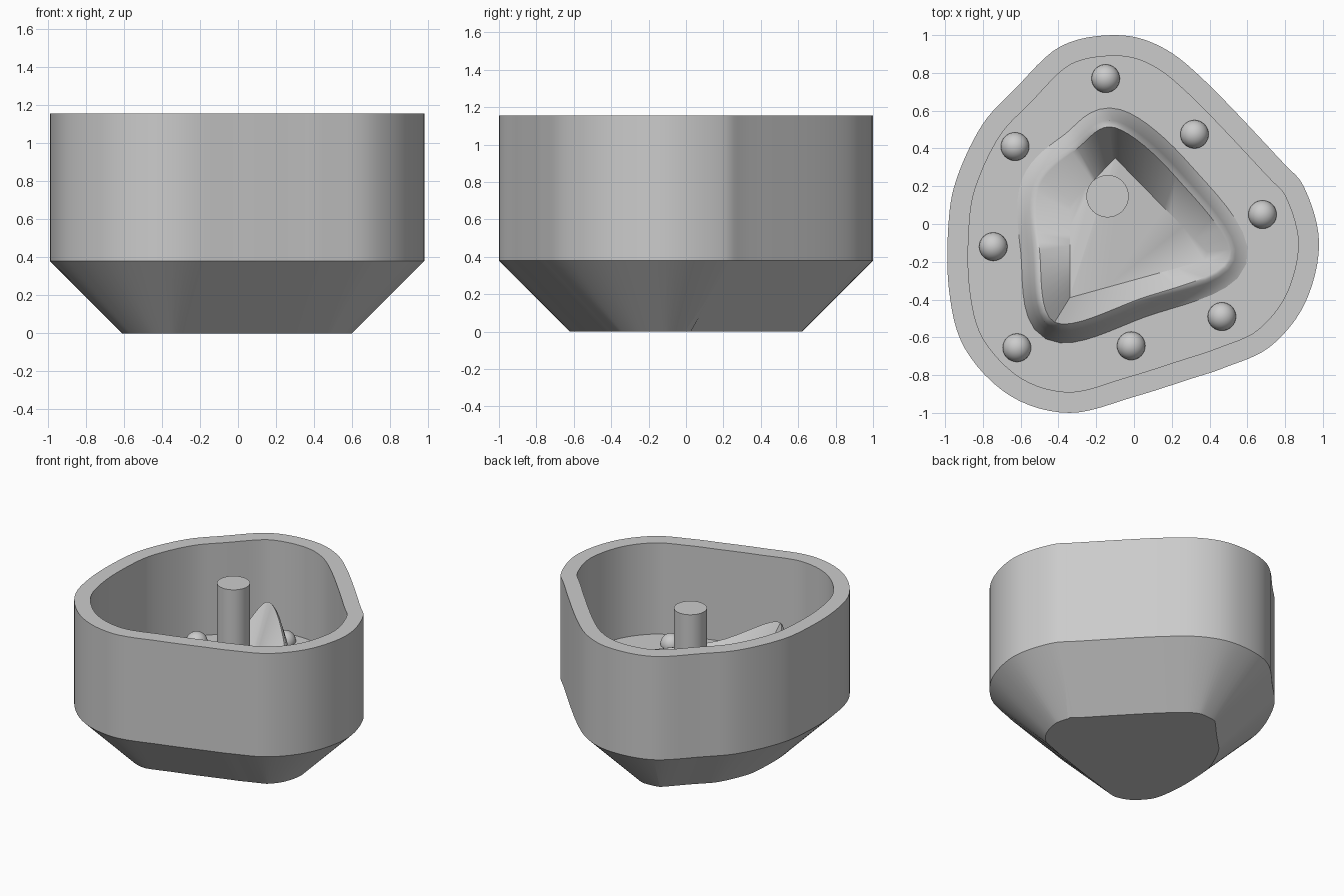
import bpy, bmesh, math
from mathutils import Vector

cube = bpy.data.objects.get("Cube")
if cube:
    bpy.data.objects.remove(cube)

RIM, CREASE, FLOOR = 1.155, 0.38, 0.47

grey = bpy.data.materials.new("plain grey")
grey.use_nodes = True
COLOR = (0.6, 0.6, 0.6, 1)
grey.diffuse_color = COLOR
grey.node_tree.nodes["Principled BSDF"].inputs["Base Color"].default_value = COLOR


def finish(name, bm, angle=35):
    bmesh.ops.recalc_face_normals(bm, faces=bm.faces)
    mesh = bpy.data.meshes.new(name)
    bm.to_mesh(mesh)
    bm.free()
    mesh.materials.append(grey)
    ob = bpy.data.objects.new(name, mesh)
    bpy.context.collection.objects.link(ob)
    bpy.ops.object.select_all(action='DESELECT')
    ob.select_set(True)
    bpy.context.view_layer.objects.active = ob
    bpy.ops.object.shade_smooth_by_angle(angle=math.radians(angle))
    return ob


def spline(points, steps):
    """Closed smooth curve through the points."""
    pts = [Vector(p) for p in points]
    n = len(pts)
    out = []
    for i in range(n):
        a, b, c, d = (pts[(i + k) % n] for k in (-1, 0, 1, 2))
        for s in range(steps):
            t = s / steps
            out.append(0.5 * (2 * b + (c - a) * t + (2 * a - 5 * b + 4 * c - d) * t * t
                              + (3 * b - a - 3 * c + d) * t ** 3))
    return out


def straight(points, steps):
    pts = [Vector(p) for p in points]
    return [pts[i].lerp(pts[(i + 1) % len(pts)], s / steps)
            for i in range(len(pts)) for s in range(steps)]


def offset(loop, dist):
    """Move a clockwise loop inward in plan by dist."""
    n = len(loop)
    out = []
    for i, p in enumerate(loop):
        t = loop[(i + 1) % n] - loop[i - 1]
        t.z = 0
        t.normalize()
        out.append(p + Vector((t.y, -t.x, 0)) * dist)
    return out


def at_height(loop, z):
    return [Vector((p.x, p.y, z)) for p in loop]


def bridge(bm, rings):
    rows = [[bm.verts.new(p) for p in ring] for ring in rings]
    n = len(rows[0])
    for a, b in zip(rows, rows[1:]):
        for i in range(n):
            j = (i + 1) % n
            bm.faces.new((a[i], a[j], b[j], b[i]))
    return rows


# Pot: lobed outline, tapered underside, hollow inside
plan = [(-.1, 1), (.14, .94), (.376, .757), (.77, .345), (.905, .185), (.98, -.105),
        (.905, -.42), (.72, -.65), (.48, -.76), (.3, -.82), (0, -.915), (-.34, -1),
        (-.655, -.91), (-.895, -.66), (-.98, -.345), (-.98, .03), (-.93, .265),
        (-.8, .53), (-.63, .715), (-.39, .94)]
outline = spline([(x, y, 0) for x, y in plan], 6)
inside = offset(outline, 0.11)
bm = bmesh.new()
rows = bridge(bm, [at_height(offset(outline, CREASE), 0), at_height(outline, CREASE),
                   at_height(outline, RIM), at_height(inside, RIM),
                   at_height(inside, FLOOR)])
bm.faces.new(rows[0])
bm.faces.new(rows[-1])
finish("pot", bm)

# Crown: a lip with two tall corners around a folded dish
STEPS = 8
crest = spline([(-.1, .51, .88), (.22, .25, .68), (.5, -.18, .52), (.02, -.4, .65),
                (-.42, -.52, .86), (-.5, -.14, .6), (-.5, .2, .52), (-.3, .4, .62)], STEPS)
fold_top, fold_low = Vector((-.1, .35, .56)), Vector((-.34, -.39, .56))
tip, dip = Vector((.42, -.18, .49)), Vector((-.34, .1, .49))
dish = straight([fold_top, fold_top.lerp(tip, .5), tip, tip.lerp(fold_low, .5), fold_low,
                 fold_low.lerp(dip, .5), dip, dip.lerp(fold_top, .5)], STEPS)


def slope(dist, share):
    return [Vector((p.x, p.y, FLOOR + (c.z - FLOOR) * share))
            for p, c in zip(offset(crest, -dist), crest)]


bm = bmesh.new()
rows = bridge(bm, [slope(.1, 0), slope(.06, .3), slope(.035, .75), slope(.015, .95),
                   crest, dish])
inner = rows[-1]
half = 4 * STEPS
bm.faces.new(inner[:half + 1])
bm.faces.new(inner[half:] + inner[:1])
finish("crown", bm, 40)

# Round post
bm = bmesh.new()
bmesh.ops.create_cone(bm, cap_ends=True, segments=48, radius1=.112, radius2=.112,
                      depth=RIM - FLOOR)
bmesh.ops.translate(bm, verts=bm.verts, vec=(-.14, .147, (RIM + FLOOR) / 2 - .005))
finish("post", bm)

# Ring of domed studs on the floor
studs = [(-.15, .77), (.32, .475), (.68, .05), (.465, -.49),
         (-.015, -.645), (-.62, -.655), (-.745, -.12), (-.63, .41)]
for k, (x, y) in enumerate(studs):
    bm = bmesh.new()
    bmesh.ops.create_uvsphere(bm, u_segments=32, v_segments=16, radius=.075)
    bmesh.ops.translate(bm, verts=bm.verts, vec=(x, y, FLOOR + .005))
    finish(f"stud_{k + 1}", bm)
